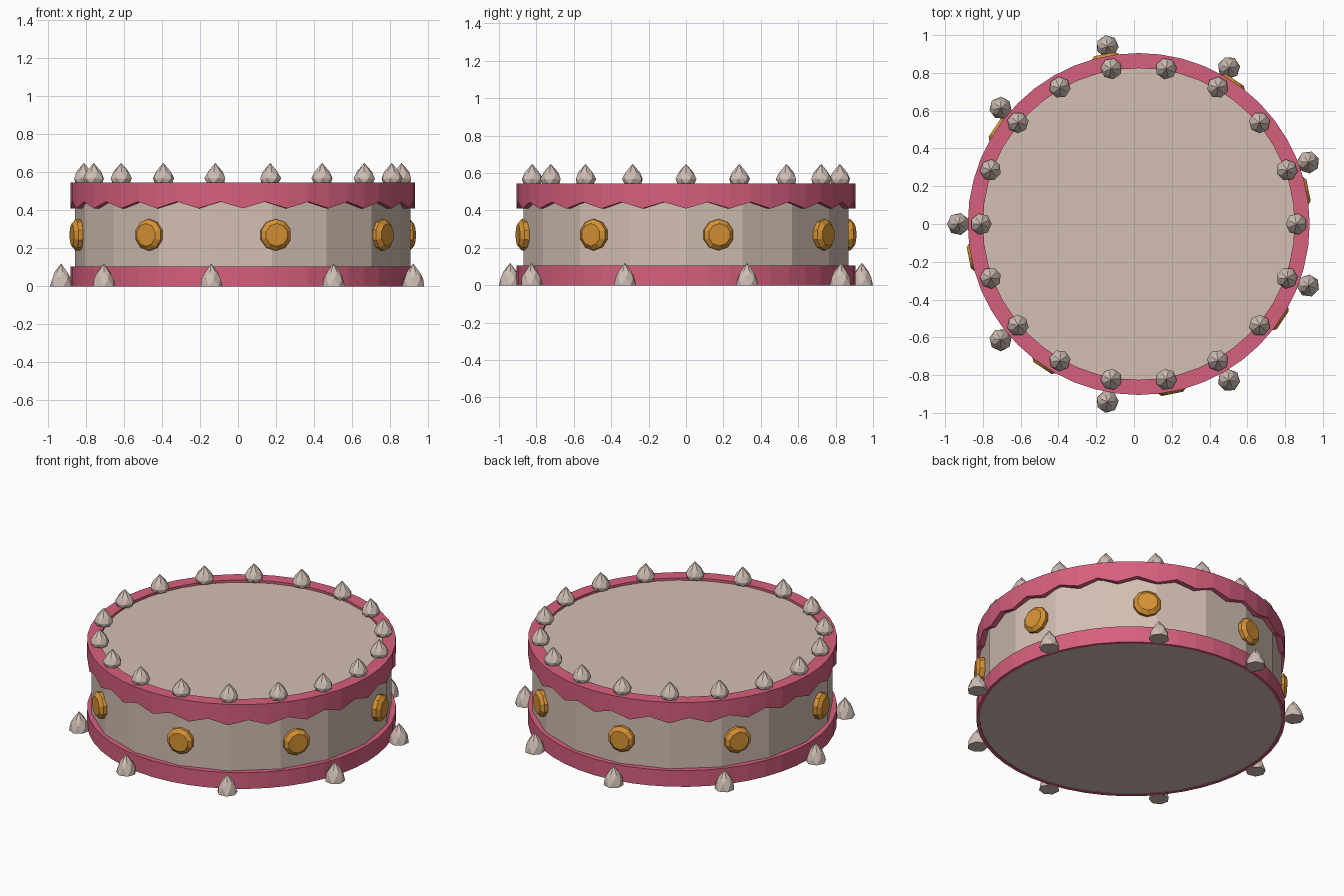
import bpy, bmesh
from math import sin, cos, pi, radians
from mathutils import Matrix, Vector

cube = bpy.data.objects.get("Cube")
if cube:
    bpy.data.objects.remove(cube, do_unlink=True)

CX = 0.025  # drum axis


def material(name, rgb):
    m = bpy.data.materials.new(name)
    m.use_nodes = True
    m.diffuse_color = (*rgb, 1)
    m.node_tree.nodes["Principled BSDF"].inputs["Base Color"].default_value = (*rgb, 1)
    return m


pink = material("pink", (0.68, 0.115, 0.21))
cream = material("cream", (0.65, 0.52, 0.45))
stone = material("pale stone", (0.63, 0.52, 0.46))
gold = material("gold", (0.68, 0.29, 0.035))


def lathe(name, profile, sides, mat, closed=False, turn=0.0, teeth=None):
    """Spin (radius, z) points; teeth lifts every second column of given points."""
    bm = bmesh.new()
    columns = []
    for i in range(sides):
        a = 2 * pi * i / sides + turn
        col = []
        for j, (r, z) in enumerate(profile):
            if teeth and j in teeth and i % 2:
                z += 0.035
            col.append(bm.verts.new((r * cos(a), r * sin(a), z)))
        columns.append(col)
    n = len(profile)
    for i in range(sides):
        a, b = columns[i], columns[(i + 1) % sides]
        for j in range(n if closed else n - 1):
            k = (j + 1) % n
            bm.faces.new((a[j], b[j], b[k], a[k]))
    if not closed:
        bm.faces.new([c[0] for c in reversed(columns)])
        bm.faces.new([c[-1] for c in columns])
    bmesh.ops.remove_doubles(bm, verts=bm.verts, dist=0.0001)
    bmesh.ops.recalc_face_normals(bm, faces=bm.faces)
    mesh = bpy.data.meshes.new(name)
    bm.to_mesh(mesh)
    bm.free()
    mesh.materials.append(mat)
    ob = bpy.data.objects.new(name, mesh)
    bpy.context.collection.objects.link(ob)
    ob.location.x = CX
    return ob


# Drum body, base and the two bands
lathe("drum_body", [(0.883, 0.01), (0.883, 0.53)], 18, cream)
lathe("base_disc", [(0.887, 0.003), (0.887, 0.09)], 48, cream)
lathe("bottom_band", [(0.905, 0), (0.905, 0.105), (0.86, 0.105), (0.885, 0)],
      48, pink, closed=True)
lathe("top_band", [(0.825, 0.545), (0.905, 0.545), (0.905, 0.41),
                   (0.865, 0.41), (0.825, 0.5)],
      48, pink, closed=True, teeth=(2, 3))


def spike(name, radius, angle, z, profile):
    """Faceted spike with twisted rings, set on a circle around the drum."""
    bm = bmesh.new()
    sides = 7
    rings = []
    for j, (r, h) in enumerate(profile):
        rings.append([bm.verts.new((r * cos(2 * pi * (i + j / 2) / sides),
                                    r * sin(2 * pi * (i + j / 2) / sides), h))
                      for i in range(sides)])
    tip = bm.verts.new((0, 0, 0.106 if z else 0.12))
    bm.faces.new(rings[0][::-1])
    for low, high in zip(rings, rings[1:]):
        for i in range(sides):
            k = (i + 1) % sides
            bm.faces.new((low[i], low[k], high[i]))
            bm.faces.new((low[k], high[k], high[i]))
    for i in range(sides):
        bm.faces.new((rings[-1][i], rings[-1][(i + 1) % sides], tip))
    mesh = bpy.data.meshes.new(name)
    bm.to_mesh(mesh)
    bm.free()
    mesh.materials.append(stone)
    ob = bpy.data.objects.new(name, mesh)
    bpy.context.collection.objects.link(ob)
    a = radians(angle)
    ob.location = (CX + radius * cos(a), radius * sin(a), z)
    ob.rotation_euler.z = a


# Rows of spikes on the rim and around the foot
for i in range(18):
    spike(f"rim_spike_{i + 1}", 0.835, 20 * i, 0.543,
          [(0.047, 0), (0.057, 0.025), (0.04, 0.06)])
for i in range(9):
    spike(f"foot_spike_{i + 1}", 0.955, 20 + 40 * i, 0,
          [(0.06, 0), (0.052, 0.04), (0.035, 0.075)])

# Round studs on the wall
for i in range(8):
    a = radians(11.25 + 45 * i)
    stud = lathe(f"wall_stud_{i + 1}", [(0.075, 0), (0.083, 0.025), (0.083, 0.042),
                                       (0.06, 0.062)], 10, gold, turn=pi / 10)
    out = Vector((cos(a), sin(a), 0))
    stud.matrix_world = (Matrix.Translation(out * 0.855 + Vector((CX, 0, 0.27)))
                         @ out.to_track_quat("Z", "Y").to_matrix().to_4x4())
